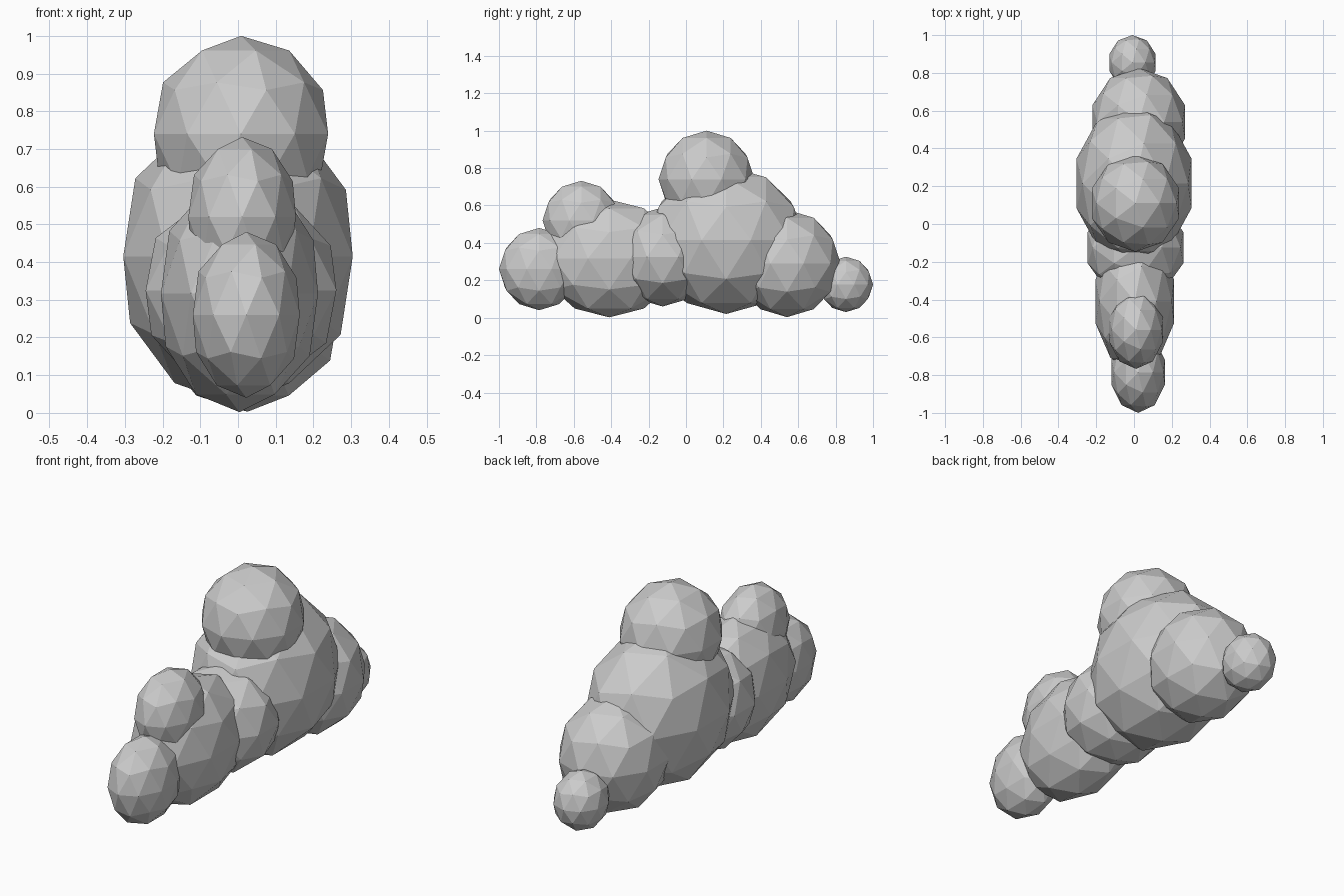
import bpy

if "Cube" in bpy.data.objects:
    bpy.data.objects.remove(bpy.data.objects["Cube"])


def puff(name, centre, radii):
    """One faceted, stretched ball of the cloud."""
    bpy.ops.mesh.primitive_ico_sphere_add(subdivisions=2, radius=1, location=centre)
    ob = bpy.context.object
    ob.name = name
    ob.scale = radii
    bpy.ops.object.transform_apply(location=False, rotation=False, scale=True)
    bpy.ops.object.shade_flat()
    return ob


# Low puffs, front to back
puff("front_puff", (0.022, -0.785, 0.26), (0.149, 0.215, 0.22))
puff("front_body_puff", (0.004, -0.41, 0.317), (0.219, 0.37, 0.315))
puff("middle_puff", (0.008, -0.125, 0.325), (0.266, 0.27, 0.265))
puff("main_puff", (0.0, 0.215, 0.415), (0.32, 0.425, 0.395))
puff("rear_puff", (0.025, 0.54, 0.29), (0.258, 0.287, 0.287))
puff("tail_puff", (-0.008, 0.855, 0.178), (0.129, 0.145, 0.148))

# Raised puffs
puff("upper_front_puff", (0.011, -0.56, 0.52), (0.150, 0.207, 0.212))
puff("crown_puff", (0.008, 0.11, 0.74), (0.243, 0.257, 0.26))
